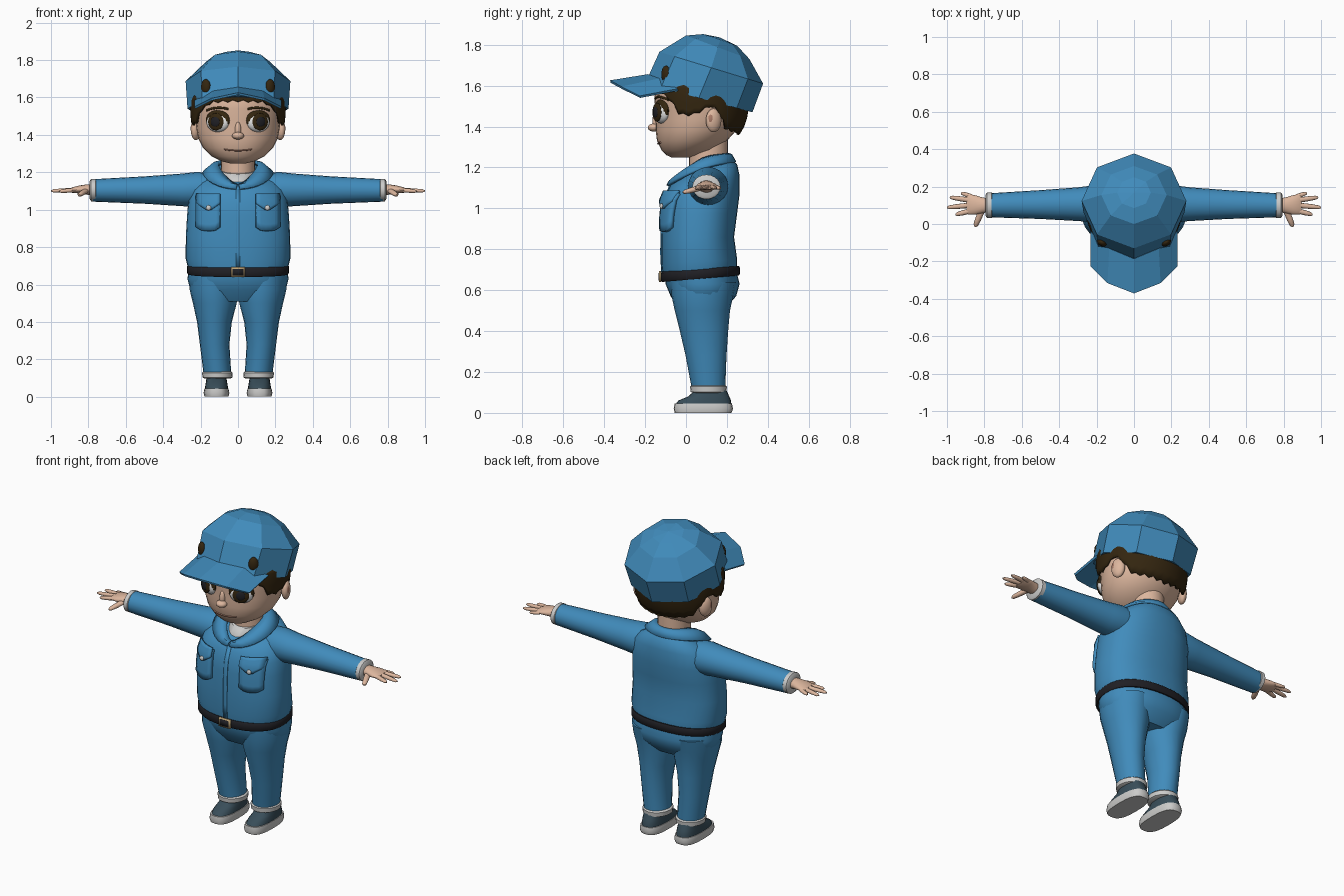
import bpy, bmesh
from math import sin, cos, pi, radians
from mathutils import Vector, Matrix

if "Cube" in bpy.data.objects:
    bpy.data.objects.remove(bpy.data.objects["Cube"])


def material(name, r, g, b):
    m = bpy.data.materials.new(name)
    m.use_nodes = True
    m.diffuse_color = (r, g, b, 1)
    m.node_tree.nodes["Principled BSDF"].inputs["Base Color"].default_value = (r, g, b, 1)
    return m


BLUE = material("work blue", .052, .26, .5)
SKIN = material("skin", .72, .47, .34)
LIP = material("lip", .4, .2, .14)
HAIR = material("dark brown", .034, .019, .005)
GREY = material("light grey", .6, .6, .59)
WHITE = material("eye white", .8, .8, .8)
SLATE = material("slate", .04, .075, .1)
BLACK = material("black leather", .014, .014, .018)
GOLD = material("brass", .5, .36, .18)


def finish(bm, name, mat, flat=False, thick=0):
    bmesh.ops.recalc_face_normals(bm, faces=bm.faces)
    me = bpy.data.meshes.new(name)
    bm.to_mesh(me)
    bm.free()
    me.materials.append(mat)
    if not flat:
        me.shade_smooth()
        me.set_sharp_from_angle(angle=radians(45))
    ob = bpy.data.objects.new(name, me)
    bpy.context.collection.objects.link(ob)
    if thick:
        mod = ob.modifiers.new("thickness", 'SOLIDIFY')
        mod.thickness, mod.offset = thick, 0
    return ob


def loft(name, rings, mat, closed=True, flat=False, thick=0):
    """Skin a list of point rings; open rings make a sheet."""
    bm = bmesh.new()
    vs = [[bm.verts.new(p) for p in r] for r in rings]
    n = len(vs[0])
    for a, b in zip(vs, vs[1:]):
        for i in range(n if closed else n - 1):
            j = (i + 1) % n
            bm.faces.new((a[i], a[j], b[j], b[i]))
    if closed and not thick:
        bm.faces.new(vs[0])
        bm.faces.new(vs[-1])
    return finish(bm, name, mat, flat, thick)


def ball(name, loc, scale, mat, turn=0):
    bm = bmesh.new()
    mx = Matrix.LocRotScale(Vector(loc), Matrix.Rotation(turn, 3, 'Z'), Vector(scale))
    bmesh.ops.create_uvsphere(bm, u_segments=20, v_segments=12, radius=1, matrix=mx)
    return finish(bm, name, mat)


def power(v, e):
    return abs(v) ** (2 / e) * (1 if v > 0 else -1)


def point(row, t, e=2):
    """Point at angle t (0 = front) on a tilted oval (z front, z back, half width, y front, y back)."""
    zf, zb, w, yf, yb = row
    y = (yf + yb) / 2 - (yb - yf) / 2 * power(cos(t), e)
    return Vector((w * power(sin(t), e), y, zf + (zb - zf) * (y - yf) / (yb - yf)))


def ring(row, n=28, e=2, x=0):
    return [point(row, 2 * pi * i / n, e) + Vector((x, 0, 0)) for i in range(n)]


def level(z, w, yf, yb):
    return (z, z, w, yf, yb)


def oval(c, u, v, n=16):
    c, u, v = Vector(c), Vector(u), Vector(v)
    return [c + u * cos(2 * pi * i / n) + v * sin(2 * pi * i / n) for i in range(n)]


def lerp(table, z):
    """Interpolate table rows by their first entry."""
    for a, b in zip(table, table[1:]):
        if z <= b[0]:
            f = max(0, (z - a[0]) / (b[0] - a[0]))
            return [p + (q - p) * f for p, q in zip(a, b)]
    return table[-1]


def front_y(table, x, z, e=2):
    _, _, w, yf, yb = lerp(table, z)
    return (yf + yb) / 2 - (yb - yf) / 2 * (1 - min(1, abs(x / w)) ** e) ** (1 / e)


# Head and neck
head = [level(*r) for r in (
    (1.248, .045, -.07, .02), (1.26, .09, -.095, .07), (1.285, .14, -.12, .14),
    (1.33, .187, -.142, .2), (1.38, .212, -.148, .245), (1.43, .222, -.15, .265),
    (1.48, .228, -.15, .275), (1.54, .232, -.155, .278), (1.6, .228, -.15, .275), (1.68, .19, -.1, .24))]
loft("head", [ring(r) for r in head], SKIN)
loft("neck", [ring(level(z, .09, .015, .205)) for z in (1.12, 1.34)], SKIN)
ball("nose", (0, -.157, 1.395), (.032, .03, .02), SKIN)
ball("nose_bridge", (0, -.145, 1.425), (.017, .02, .045), SKIN)


def stroke(name, xs, height, r, mat):
    """Thin raised line following the face."""
    loft(name, [oval((x, front_y(head, x, height(x)), height(x)), (0, .006, 0), (0, 0, r), 8)
                for x in xs], mat)


stroke("mouth", [i * .015 for i in range(-5, 6)], lambda x: 1.316 + 1.2 * x * x, .004, LIP)
for s, side in ((1, "left"), (-1, "right")):
    stroke(side + "_eyebrow", [s * (.05 + .02 * i) for i in range(7)],
           lambda x: 1.545 - 3 * (abs(x) - .1) ** 2, .006, HAIR)
    ball(side + "_ear", (s * .225, .135, 1.43), (.025, .04, .058), SKIN, s * .4)
    ball(side + "_inner_ear", (s * .238, .127, 1.435), (.014, .022, .034), LIP, s * .4)
    # Eyes, layered along the outward direction of the face
    base = Vector((s * .108, front_y(head, .108, 1.47) + .004, 1.47))
    out = Vector((s * sin(.45), -cos(.45), 0))
    for part, step, lift, size, mat in (
            ("eyelash", 0, .008, (.071, .025, .056), HAIR), ("eyeball", 0, 0, (.067, .03, .055), WHITE),
            ("iris", .024, 0, (.046, .011, .046), HAIR), ("pupil", .031, 0, (.027, .008, .027), BLACK)):
        ball(f"{side}_{part}", base + out * step + Vector((0, 0, lift)), size, mat, s * .45)

# Hair: shell around the head with a ragged hairline
hairline = [(0, 1.575), (35, 1.57), (55, 1.52), (65, 1.455), (80, 1.45), (92, 1.47),
            (105, 1.5), (118, 1.44), (130, 1.38), (180, 1.36)]
hair = []
for k in range(7):
    row = []
    for i in range(56):
        a = 360 * i / 56
        low = lerp(hairline, min(a, 360 - a))[1] + .012 * (i % 2)
        z = low + (1.61 - low) * k / 6
        _, _, w, yf, yb = lerp(head, z)
        row.append(point(level(z, w + .018, yf - .015, yb + .025), radians(a)))
    hair.append(row)
loft("hair", hair, HAIR, thick=.012)

# Cap: eight-sided crown tilted back, and a bent brim
loft("cap_crown", [ring(r, 8) for r in (
    (1.61, 1.47, .27, -.2, .325), (1.765, 1.61, .28, -.13, .377), (1.845, 1.73, .175, 0, .31),
    (1.852, 1.795, .09, .085, .25), (1.836, 1.832, .004, .165, .173))], BLUE, flat=True)
rim = [(0, -.37, 1.62), (.14, -.315, 1.59), (.23, -.225, 1.545)]
root = [(0, -.185, 1.65), (.13, -.13, 1.63), (.23, -.04, 1.58)]
brim = [[(-x, y, z) for x, y, z in e[:0:-1]] + e for e in (rim, root)]
loft("cap_brim", brim, BLUE, closed=False, flat=True, thick=.012)
for s, side in ((1, "left"), (-1, "right")):
    ball(side + "_cap_hole", (s * .172, -.098, 1.655), (.028, .02, .043), HAIR, s * .6)

# Jacket, undershirt and collar
jacket = [(.685, .715, .27, -.115, .25), (.73, .75, .28, -.12, .25), (.85, .86, .279, -.12, .235),
          (.97, .975, .272, -.116, .25), (1.04, 1.07, .265, -.108, .262),
          (1.085, 1.16, .245, -.09, .262), (1.115, 1.215, .2, -.075, .25), (1.14, 1.26, .115, -.045, .205)]
loft("jacket", [ring(r, 32, 2.3) for r in jacket], BLUE)
loft("undershirt", [ring(r) for r in (
    (1.06, 1.06, .1, -.03, .17), (1.14, 1.2, .1, -.035, .2), (1.19, 1.23, .09, 0, .2))], GREY)


def collar_edge(row, e, lift):
    angles = [radians(3 + 354 * i / 32) for i in range(33)]
    return [point(row, t, e) + Vector((0, 0, lift * sin(t) ** 2)) for t in angles]


loft("collar", [collar_edge((1.13, 1.265, .105, -.06, .205), 1.5, .04),
                collar_edge((1.13, 1.26, .14, -.08, .22), 1.8, .035),
                collar_edge((1.11, 1.225, .185, -.09, .24), 2, .025)], BLUE, closed=False, thick=.014)


def patch(name, xs, top, bottom, lift, thick, mat=BLUE):
    """Panel laid on the jacket front; bottom is a height for each x."""
    rows = []
    for k in range(6):
        zs = [top + (bottom(x) - top) * k / 5 for x in xs]
        rows.append([(x, front_y(jacket, x, z, 2.3) - lift, z) for x, z in zip(xs, zs)])
    loft(name, rows, mat, closed=False, thick=thick)


patch("zip_strip", (-.012, 0, .012), 1.11, lambda x: .69, .002, .008)
for s, side in ((1, "left"), (-1, "right")):
    xs = [s * (.095 + .025 * i) for i in range(6)]
    patch(side + "_pocket", xs, 1.07, lambda x: .885 + 45 * abs(abs(x) - .157) ** 3 * 2, .01, .024)
    patch(side + "_pocket_flap", xs, 1.085, lambda x: .99 + .7 * abs(abs(x) - .157), .026, .012)
    ball(side + "_pocket_button", (s * .157, front_y(jacket, .157, 1.01, 2.3) - .034, 1.01),
         (.014, .009, .014), GREY)

# Belt and buckle
loft("belt", [ring(r, 32, 2.3) for r in (
    (.64, .672, .268, -.118, .258), (.648, .68, .274, -.124, .264),
    (.682, .71, .274, -.124, .264), (.69, .718, .268, -.118, .258))], BLACK)
for name, y, x, h, mat in (("buckle", -.127, .038, .027, GOLD), ("buckle_centre", -.131, .029, .018, BLACK)):
    loft(name, [[(-x, y, .666 + d), (x, y, .666 + d)] for d in (-h, h)], mat, closed=False, thick=.008)

# Trousers
loft("trouser_hips", [ring(level(*r), 32, 2.2) for r in (
    (.7, .262, -.105, .245), (.63, .27, -.1, .262), (.57, .255, -.075, .245), (.51, .19, -.03, .19))], BLUE)

for s, side in ((1, "left"), (-1, "right")):
    loft(side + "_trouser_leg", [oval((s * x, y, z), (a, 0, 0), (0, b, 0), 20) for z, x, y, a, b in (
        (.64, .135, .085, .125, .16), (.57, .13, .08, .128, .15), (.5, .124, .08, .117, .135),
        (.4, .126, .088, .093, .118), (.28, .125, .098, .079, .1), (.12, .11, .11, .074, .082))], BLUE)
    loft(side + "_trouser_cuff", [oval((s * .11, .11, z), (a, 0, 0), (0, a + .008, 0), 20) for z, a in (
        (.098, .07), (.103, .08), (.128, .082), (.137, .072))], GREY)
    # Shoes
    loft(side + "_shoe_sole", [ring(level(*r), 24, 2.8, s * .115) for r in (
        (0, .064, -.055, .222), (.02, .069, -.06, .23), (.045, .064, -.056, .225))], GREY)
    loft(side + "_shoe_upper", [ring(level(*r), 24, 2.5, s * .115) for r in (
        (.04, .061, -.052, .222), (.06, .06, -.038, .22), (.08, .056, .01, .212), (.115, .052, .05, .195))], SLATE)

    # Sleeves, cuffs and hands
    def limb(name, rows, mat):
        loft(f"{side}_{name}", [oval((s * x, y, z), (0, a, 0), (0, 0, b), 20) for x, y, z, a, b in rows], mat)

    limb("sleeve", [(.14, .11, 1.11, .09, .085), (.22, .108, 1.108, .098, .094), (.3, .106, 1.106, .09, .087),
                    (.5, .104, 1.105, .077, .073), (.775, .1, 1.103, .064, .06)], BLUE)
    limb("sleeve_cuff", [(.755, .1, 1.105, .06, .05), (.762, .1, 1.105, .069, .06),
                         (.785, .1, 1.105, .069, .06), (.793, .1, 1.105, .058, .048)], GREY)
    limb("palm", [(.77, .1, 1.105, .036, .032), (.81, .1, 1.108, .042, .027), (.85, .102, 1.108, .052, .021),
                  (.885, .105, 1.105, .055, .015), (.895, .105, 1.104, .048, .01)], SKIN)
    for finger, a, b, r in (
            ("little_finger", (.87, .148, 1.104), (.925, .166, 1.098), .012),
            ("ring_finger", (.875, .127, 1.106), (.985, .143, 1.1), .014),
            ("middle_finger", (.88, .1, 1.106), (1, .088, 1.1), .014),
            ("index_finger", (.875, .07, 1.105), (.955, .05, 1.098), .014),
            ("thumb", (.815, .07, 1.1), (.85, -.015, 1.078), .017)):
        p, q = Vector(a), Vector(b)
        p.x, q.x = p.x * s, q.x * s
        across = (q - p).cross(Vector((0, 0, 1))).normalized()
        loft(f"{side}_{finger}", [oval(p.lerp(q, f), across * r * k, (0, 0, r * k * .85), 10)
                                  for f, k in ((0, 1), (.55, .95), (.88, .75), (1, .3))], SKIN)
